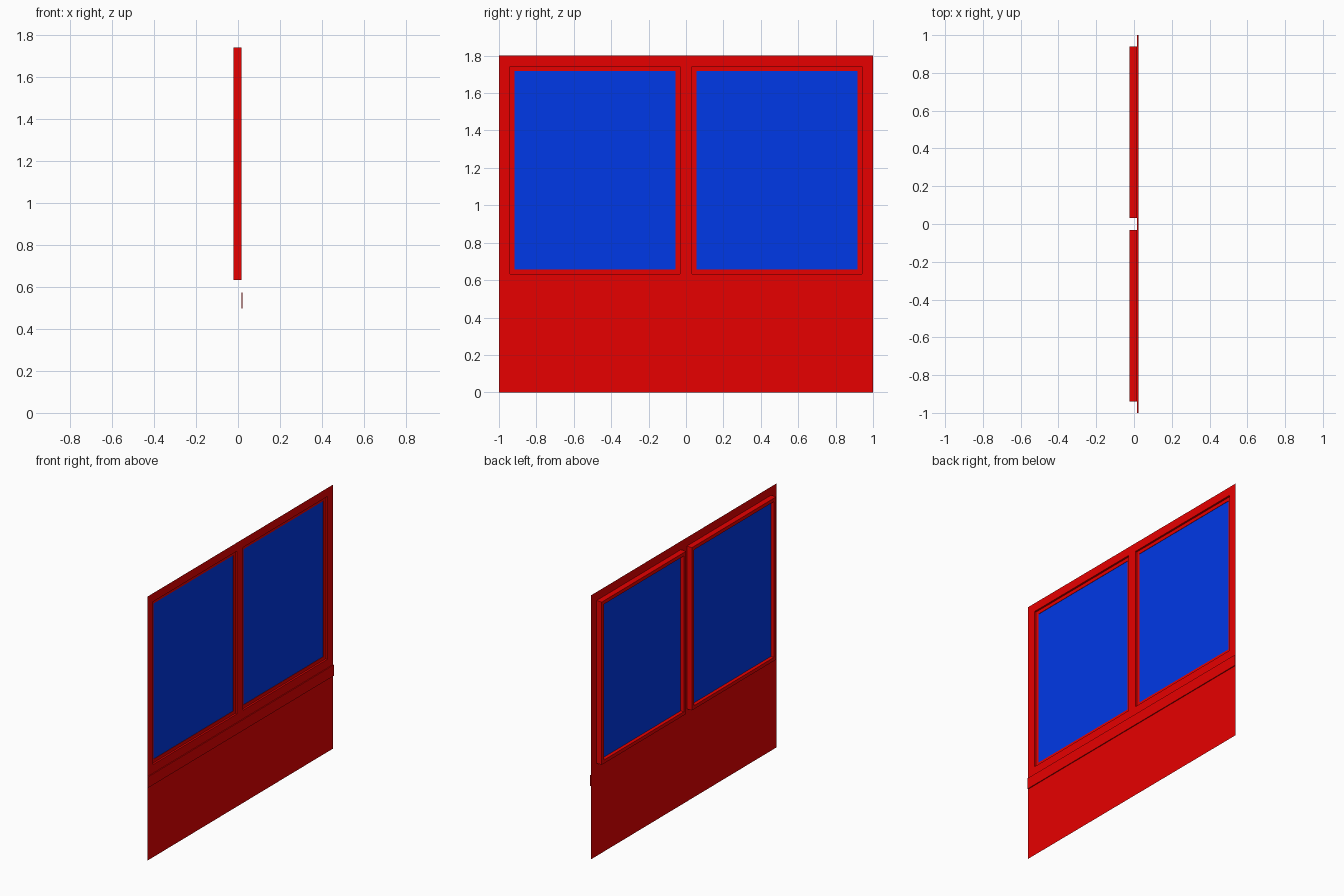
import bpy, bmesh

cube = bpy.data.objects.get("Cube")
if cube:
    bpy.data.objects.remove(cube, do_unlink=True)


def material(name, rgb):
    mat = bpy.data.materials.new(name)
    mat.use_nodes = True
    mat.diffuse_color = (*rgb, 1)
    mat.node_tree.nodes["Principled BSDF"].inputs["Base Color"].default_value = (*rgb, 1)
    return mat


red = material("red_paint", (0.8, 0, 0))
blue = material("blue_glass", (0, 0.04, 0.8))


def finish(bm, name, mat):
    mesh = bpy.data.meshes.new(name)
    bm.to_mesh(mesh)
    bm.free()
    mesh.materials.append(mat)
    obj = bpy.data.objects.new(name, mesh)
    bpy.context.collection.objects.link(obj)


# Shared dimensions
SKIN, FRONT, BACK, RECESS, GLASS = 0.0165, 0.0225, -0.0225, 0.004, 0.0015
Y_IN, Y_OUT, Z_LOW, Z_HIGH, RIM = 0.032, 0.94, 0.632, 1.742, 0.024
BELT_LOW, BELT_HIGH = 0.498, 0.573


def rect(bm, x, y0, y1, z0, z1, inset=0):
    y0, y1, z0, z1 = y0 + inset, y1 - inset, z0 + inset, z1 - inset
    return [bm.verts.new((x, y, z)) for y, z in ((y0, z0), (y1, z0), (y1, z1), (y0, z1))]


# Thin wall sheet with two window openings and a slot for the belt strip
bm = bmesh.new()
ys = [-1, -Y_OUT, -Y_IN, Y_IN, Y_OUT, 1]
zs = [0, BELT_LOW, BELT_HIGH, Z_LOW, Z_HIGH, 1.8]
for i in range(5):
    for j in (0, 2, 3, 4):
        if not (i in (1, 3) and j == 3):
            bm.faces.new(rect(bm, SKIN, ys[i], ys[i + 1], zs[j], zs[j + 1]))
bmesh.ops.remove_doubles(bm, verts=bm.verts, dist=0.0001)
finish(bm, "wall_panel", red)

# Raised belt strip below the windows, flush with the wall at the back
bm = bmesh.new()
bmesh.ops.create_cube(bm, size=2)
for v in bm.verts:
    v.co.x = FRONT if v.co.x > 0 else SKIN
    v.co.z = BELT_HIGH if v.co.z > 0 else BELT_LOW
finish(bm, "belt_strip", red)

# Stepped window frames and panes
profile = [(0, SKIN), (0, BACK), (RIM, BACK), (RIM, RECESS), (0, RECESS)]
for side, y0, y1 in (("right", -Y_OUT, -Y_IN), ("left", Y_IN, Y_OUT)):
    bm = bmesh.new()
    loops = [rect(bm, x, y0, y1, Z_LOW, Z_HIGH, inset) for inset, x in profile]
    for a, b in zip(loops, loops[1:]):
        for k in range(4):
            n = (k + 1) % 4
            bm.faces.new((a[k], b[k], b[n], a[n]))
    finish(bm, "window_frame_" + side, red)

    bm = bmesh.new()
    bm.faces.new(rect(bm, GLASS, y0, y1, Z_LOW, Z_HIGH, RIM))
    finish(bm, "window_pane_" + side, blue)
